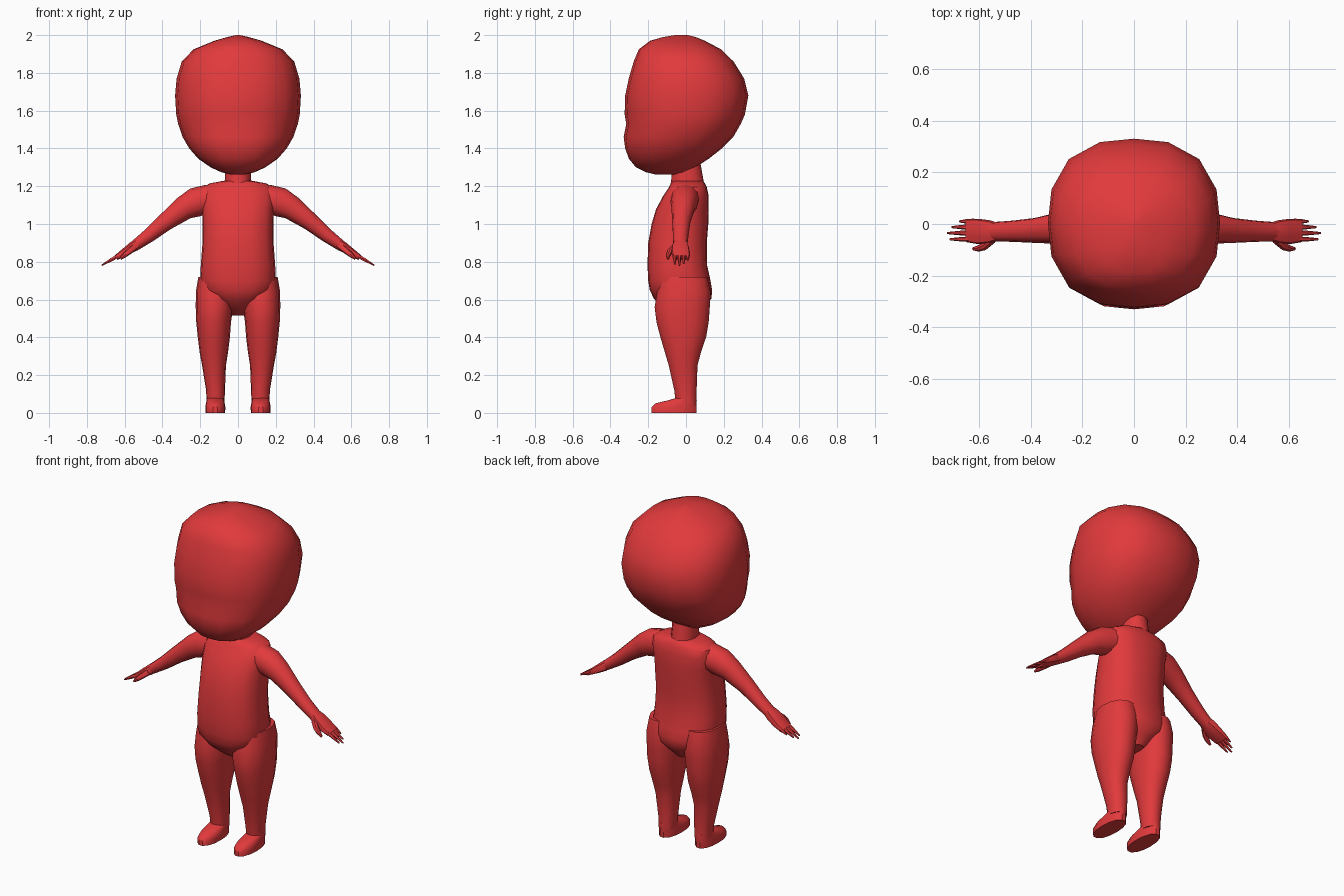
import bpy, bmesh, math
from mathutils import Vector

red = bpy.data.materials.new("red")
red.diffuse_color = (0.76, 0.042, 0.045, 1)


def loft(name, rings, n=16, mirror=False, angle=40):
    """Skin rings of (centre, u, v, power); u and v are half-axis vectors."""
    bm = bmesh.new()
    loops = []
    for c, u, v, p in rings:
        loop = []
        for i in range(n):
            a = 2 * math.pi * i / n
            ca, sa = math.cos(a), math.sin(a)
            r = (abs(ca) ** p + abs(sa) ** p) ** (-1 / p)
            loop.append(bm.verts.new(Vector(c) + Vector(u) * ca * r + Vector(v) * sa * r))
        loops.append(loop)
    for a, b in zip(loops, loops[1:]):
        for i in range(n):
            j = (i + 1) % n
            bm.faces.new((a[i], a[j], b[j], b[i]))
    bm.faces.new(loops[0][::-1])
    bm.faces.new(loops[-1])
    bmesh.ops.recalc_face_normals(bm, faces=bm.faces)
    me = bpy.data.meshes.new(name)
    bm.to_mesh(me)
    bm.free()
    me.materials.append(red)
    ob = bpy.data.objects.new(name, me)
    bpy.context.collection.objects.link(ob)
    bpy.ops.object.select_all(action='DESELECT')
    ob.select_set(True)
    bpy.context.view_layer.objects.active = ob
    bpy.ops.object.shade_smooth_by_angle(angle=math.radians(angle))
    if mirror:
        ob.modifiers.new("mirror", 'MIRROR')
    return ob


def stack(rows, p=2.5, x=0.0):
    """Level rings from rows of (z, half width, front y, back y, [centre x])."""
    out = []
    for row in rows:
        z, w, f, b = row[:4]
        cx = row[4] if len(row) > 4 else x
        out.append(((cx, (f + b) / 2, z), (w, 0, 0), (0, (b - f) / 2, 0), p))
    return out


def tube(points, p=2.2):
    """Rings square to a path in the xz plane: (x, y, z, half y, half thickness)."""
    out = []
    for i, (x, y, z, hy, ht) in enumerate(points):
        a, b = points[max(i - 1, 0)], points[min(i + 1, len(points) - 1)]
        d = Vector((b[0] - a[0], 0, b[2] - a[2])).normalized()
        out.append(((x, y, z), (0, hy, 0), (-d.z * ht, 0, d.x * ht), p))
    return out


# Head with brow dent and a chin that overhangs the chest
loft("head", stack([
    (1.262, 0.04, -0.16, -0.02), (1.275, 0.09, -0.215, 0.01), (1.30, 0.145, -0.265, 0.05),
    (1.345, 0.21, -0.302, 0.12), (1.40, 0.258, -0.322, 0.19), (1.46, 0.293, -0.33, 0.25),
    (1.53, 0.317, -0.316, 0.29), (1.58, 0.327, -0.325, 0.312), (1.68, 0.333, -0.322, 0.33),
    (1.77, 0.325, -0.303, 0.308), (1.86, 0.298, -0.277, 0.252), (1.925, 0.235, -0.25, 0.185),
    (1.97, 0.125, -0.19, 0.10), (1.99, 0.055, -0.12, 0.05), (2.0, 0.01, -0.06, 0.01)]), angle=60)

# Neck
loft("neck", stack([(1.19, 0.072, -0.085, 0.10), (1.235, 0.07, -0.078, 0.092),
                    (1.33, 0.068, -0.07, 0.075)], 2.2), 12)

# Torso, with a wedge between the legs
loft("torso", stack([
    (0.515, 0.035, -0.06, 0.06), (0.56, 0.08, -0.12, 0.10), (0.605, 0.15, -0.17, 0.135),
    (0.65, 0.19, -0.192, 0.138), (0.70, 0.20, -0.20, 0.13), (0.78, 0.197, -0.204, 0.112),
    (0.90, 0.188, -0.20, 0.11), (1.00, 0.188, -0.182, 0.118), (1.08, 0.19, -0.158, 0.12),
    (1.15, 0.198, -0.12, 0.12), (1.195, 0.185, -0.09, 0.11), (1.215, 0.15, -0.08, 0.10),
    (1.228, 0.08, -0.07, 0.09)], 2.7))

# Legs
loft("leg", stack([
    (0.05, 0.047, -0.055, 0.055, 0.119), (0.12, 0.050, -0.063, 0.057, 0.119),
    (0.25, 0.063, -0.092, 0.062, 0.127), (0.32, 0.075, -0.113, 0.08, 0.128),
    (0.40, 0.085, -0.137, 0.108, 0.128), (0.48, 0.092, -0.158, 0.122, 0.129),
    (0.56, 0.099, -0.168, 0.128, 0.125), (0.64, 0.101, -0.155, 0.132, 0.122),
    (0.72, 0.088, -0.14, 0.115, 0.122)], 2.3), 14, True)

# Feet
loft("foot", stack([
    (0.0, 0.052, -0.185, 0.058), (0.03, 0.053, -0.184, 0.058), (0.05, 0.05, -0.165, 0.058),
    (0.068, 0.046, -0.09, 0.058), (0.082, 0.044, -0.045, 0.056)], 2.3, 0.12), 14, True)

# Arms
loft("arm", tube([
    (0.15, -0.005, 1.135, 0.075, 0.075), (0.225, -0.01, 1.115, 0.072, 0.078),
    (0.285, -0.015, 1.085, 0.062, 0.064), (0.385, -0.025, 1.01, 0.048, 0.047),
    (0.47, -0.028, 0.94, 0.041, 0.037), (0.55, -0.03, 0.882, 0.037, 0.028)]), 12, True)

# Palms
loft("palm", tube([
    (0.53, -0.03, 0.897, 0.035, 0.027), (0.555, -0.03, 0.88, 0.044, 0.028),
    (0.60, -0.029, 0.85, 0.049, 0.022), (0.645, -0.026, 0.822, 0.045, 0.014)], 3), 10, True)

# Fingers, listed by side position and tip reach
for i, (y, tip) in enumerate([(0.01, 0.675), (-0.012, 0.705), (-0.035, 0.722), (-0.059, 0.712)]):
    mid = (0.62 + tip) / 2
    loft(f"finger_{i + 1}", tube([
        (0.62, y, 0.84, 0.011, 0.012), (mid, y, 0.84 - (mid - 0.62) * 0.58, 0.009, 0.010),
        (tip, y, 0.84 - (tip - 0.62) * 0.58, 0.004, 0.004)], 2), 6, True)

# Thumbs
loft("thumb", tube([
    (0.545, -0.06, 0.88, 0.016, 0.018), (0.575, -0.084, 0.856, 0.017, 0.016),
    (0.60, -0.094, 0.835, 0.013, 0.013), (0.622, -0.096, 0.815, 0.006, 0.006)], 2), 8, True)
